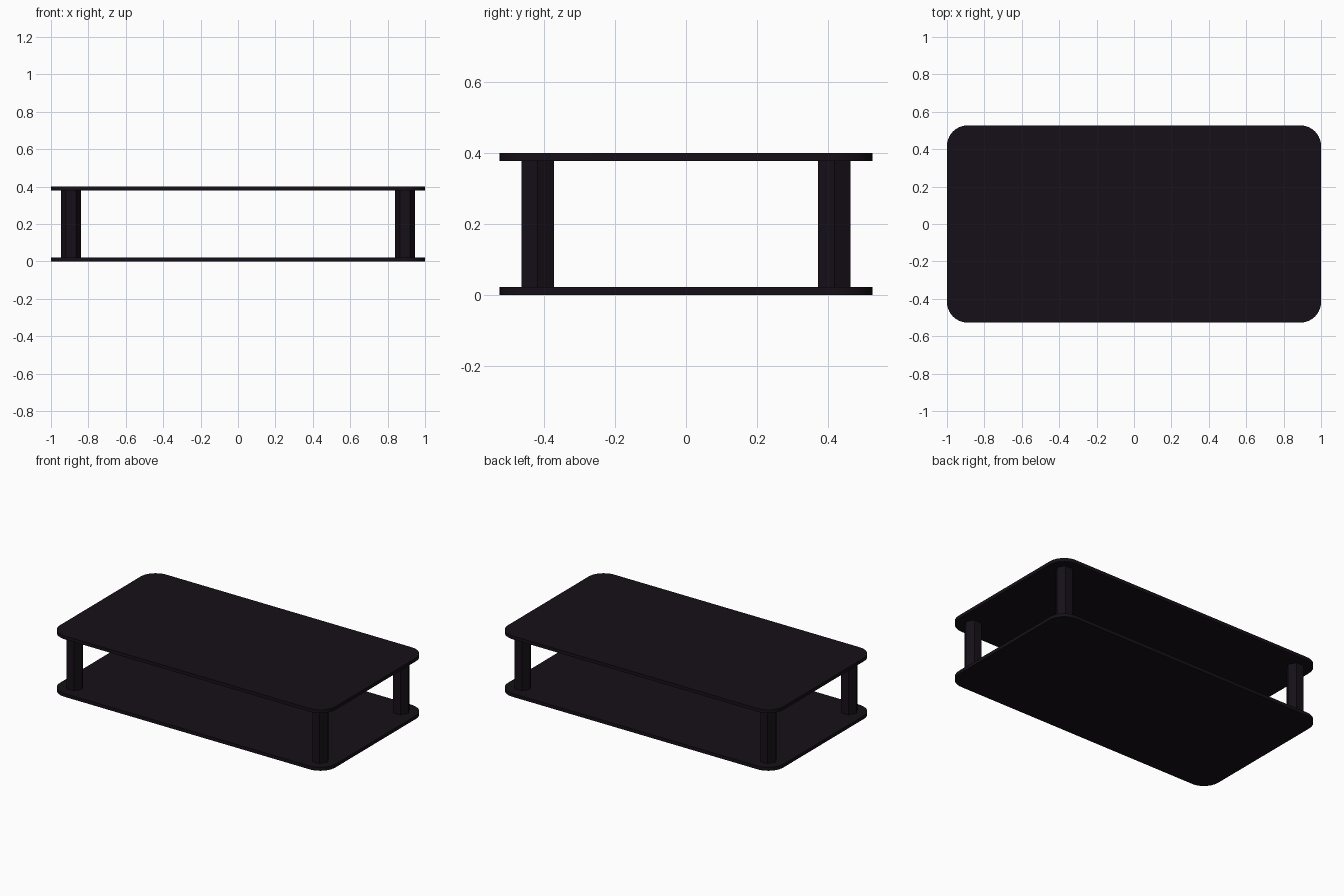
import bpy, bmesh
from math import cos, sin, pi

if "Cube" in bpy.data.objects:
    bpy.data.objects.remove(bpy.data.objects["Cube"])

HX, HY, R, T, H = 1.0, 0.527, 0.11, 0.022, 0.40

dark = bpy.data.materials.new("dark_finish")
dark.diffuse_color = (0.008, 0.005, 0.009, 1)
dark.use_nodes = True
dark.node_tree.nodes["Principled BSDF"].inputs["Base Color"].default_value = dark.diffuse_color


def prism(name, outline, z0, z1):
    """Extrude a flat outline from z0 up to z1."""
    bm = bmesh.new()
    face = bm.faces.new([bm.verts.new((x, y, z0)) for x, y in outline])
    top = bmesh.ops.extrude_face_region(bm, geom=[face])["geom"]
    bmesh.ops.translate(bm, vec=(0, 0, z1 - z0),
                        verts=[v for v in top if isinstance(v, bmesh.types.BMVert)])
    bmesh.ops.recalc_face_normals(bm, faces=bm.faces)
    mesh = bpy.data.meshes.new(name)
    bm.to_mesh(mesh)
    bm.free()
    mesh.materials.append(dark)
    obj = bpy.data.objects.new(name, mesh)
    bpy.context.collection.objects.link(obj)
    return obj


def arc(cx, cy, r, start, sweep, n):
    return [(cx + r * cos(start + sweep * i / n), cy + r * sin(start + sweep * i / n))
            for i in range(n + 1)]


# Rounded-rectangle outline shared by both boards
board = []
for i, (sx, sy) in enumerate([(1, 1), (-1, 1), (-1, -1), (1, -1)]):
    board += arc(sx * (HX - R), sy * (HY - R), R, i * pi / 2, pi / 2, 10)

# Table top and lower shelf, smooth round the corners
for name, z in (("lower_shelf", 0), ("table_top", H - T)):
    obj = prism(name, board, z, z + T)
    bpy.context.view_layer.objects.active = obj
    obj.select_set(True)
    bpy.ops.object.shade_smooth_by_angle()
    obj.select_set(False)

# Four hexagonal legs between the boards
for sx, side in ((-1, "left"), (1, "right")):
    for sy, end in ((-1, "front"), (1, "back")):
        hexagon = arc(sx * 0.892, sy * 0.419, 0.0535, 0, 2 * pi, 6)[:-1]
        prism(f"{end}_{side}_leg", hexagon, T, H - T)
